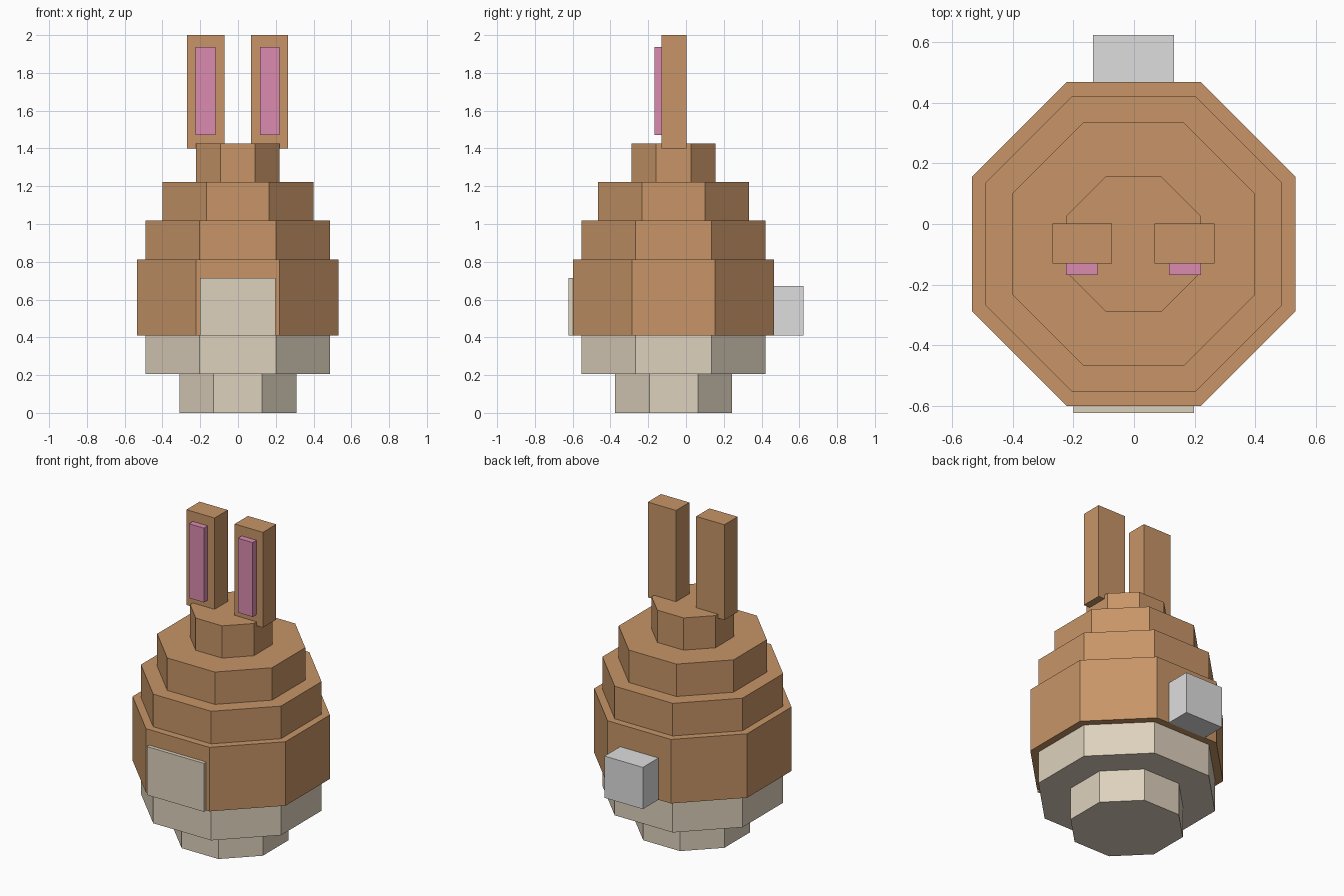
import bpy, bmesh, math
from mathutils import Matrix

if "Cube" in bpy.data.objects:
    bpy.data.objects.remove(bpy.data.objects["Cube"])


def material(name, rgb):
    m = bpy.data.materials.new(name)
    m.diffuse_color = (*rgb, 1)
    m.use_nodes = True
    m.node_tree.nodes["Principled BSDF"].inputs["Base Color"].default_value = m.diffuse_color
    return m


BROWN = material("brown fur", (0.57, 0.30, 0.135))
CREAM = material("cream fur", (0.73, 0.64, 0.51))
PINK = material("pink", (0.71, 0.26, 0.43))
WHITE = material("pale grey", (0.73, 0.73, 0.73))
CY = -0.066  # body axis in y


def finish(name, bm, mat):
    mesh = bpy.data.meshes.new(name)
    bm.to_mesh(mesh)
    bm.free()
    mesh.materials.append(mat)
    bpy.context.collection.objects.link(bpy.data.objects.new(name, mesh))


def tier(name, apothem, z0, z1, mat):
    """Octagonal prism with flat sides facing the axes."""
    bm = bmesh.new()
    r = apothem / math.cos(math.pi / 8)
    place = Matrix.Translation((-0.001, CY, (z0 + z1) / 2)) @ Matrix.Rotation(math.pi / 8, 4, 'Z')
    bmesh.ops.create_cone(bm, cap_ends=True, segments=8, radius1=r, radius2=r,
                          depth=z1 - z0, matrix=place)
    finish(name, bm, mat)


def box(name, x, y, z, mat):
    """Box given by its (min, max) on each axis."""
    bm = bmesh.new()
    mid = [(a + b) / 2 for a, b in (x, y, z)]
    size = [b - a for a, b in (x, y, z)]
    bmesh.ops.create_cube(bm, size=1, matrix=Matrix.Translation(mid) @ Matrix.Diagonal((*size, 1)))
    finish(name, bm, mat)


# Stacked body, from the base up to the crown
tier("base", 0.31, 0.0, 0.205, CREAM)
tier("lower_body", 0.488, 0.205, 0.41, CREAM)
tier("middle_body", 0.533, 0.41, 0.813, BROWN)
tier("upper_body", 0.488, 0.813, 1.018, BROWN)
tier("head", 0.40, 1.018, 1.222, BROWN)
tier("crown", 0.222, 1.222, 1.425, BROWN)

# Belly patch and tail
box("belly_patch", (-0.2, 0.198), (-0.622, CY - 0.533), (0.41, 0.715), CREAM)
box("tail", (-0.135, 0.132), (CY + 0.533, 0.622), (0.41, 0.673), WHITE)

# Ears with pink inner plates
for side, s in (("left", -1), ("right", 1)):
    def span(a, b):
        return tuple(sorted((s * a - 0.002, s * b - 0.002)))
    box(side + "_ear", span(0.07, 0.267), (-0.13, 0.002), (1.4, 2.0), BROWN)
    box(side + "_inner_ear", span(0.118, 0.222), (-0.168, -0.13), (1.47, 1.938), PINK)
